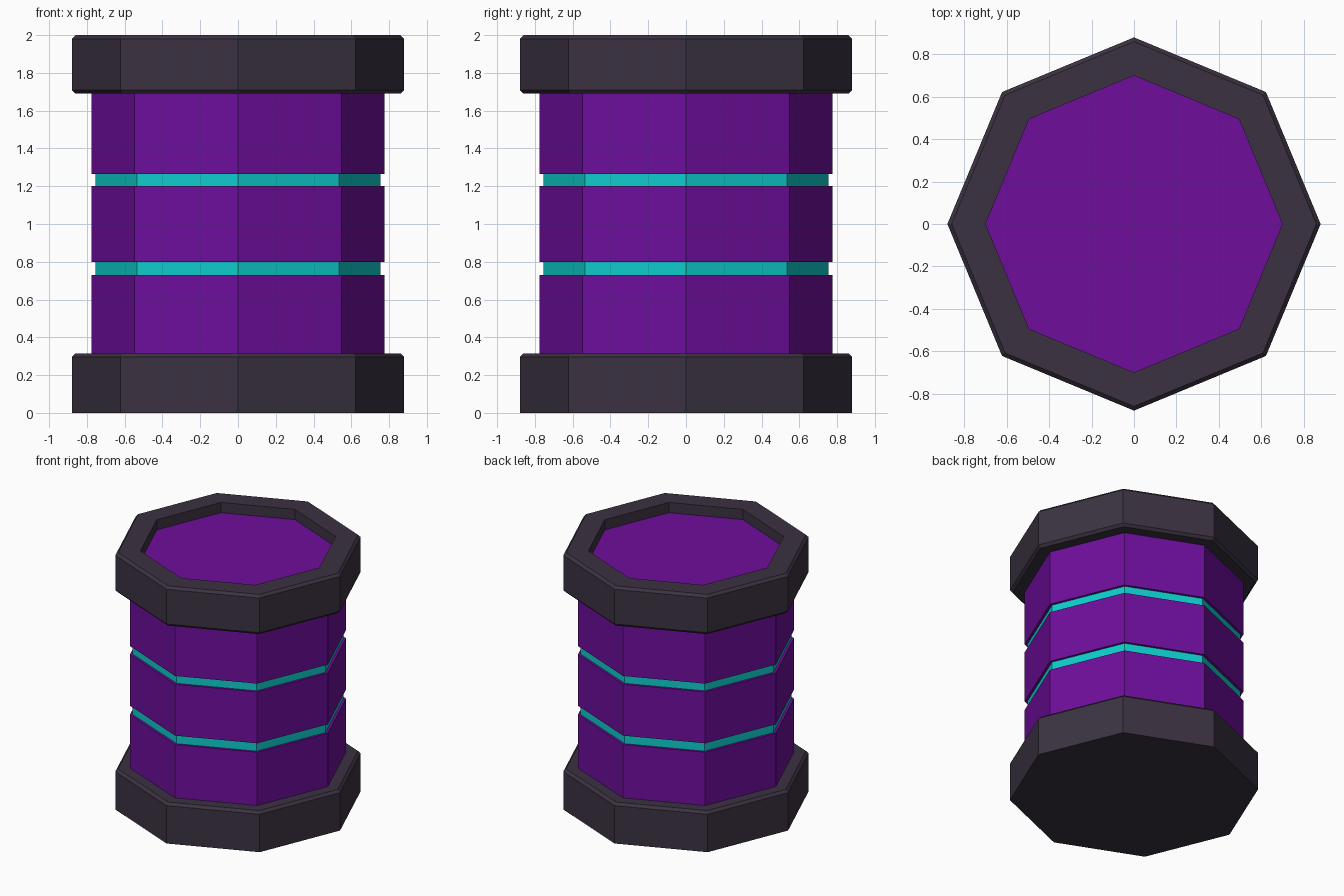
import bpy
import bmesh
from math import cos, sin, tau

SIDES = 8

cube = bpy.data.objects.get("Cube")
if cube:
    bpy.data.objects.remove(cube, do_unlink=True)


def linear(c):
    c /= 255
    return c / 12.92 if c <= 0.04045 else ((c + 0.055) / 1.055) ** 2.4


def make_material(name, *rgb):
    colour = (*[linear(c) for c in rgb], 1)
    mat = bpy.data.materials.new(name)
    mat.use_nodes = True
    mat.diffuse_color = colour
    mat.node_tree.nodes["Principled BSDF"].inputs["Base Color"].default_value = colour
    return mat


def lathe(name, profile, mat):
    """Octagonal solid from (radius, z) pairs, bottom to top, capped at both ends."""
    bm = bmesh.new()
    rings = [[bm.verts.new((r * cos(tau * i / SIDES), r * sin(tau * i / SIDES), z))
              for i in range(SIDES)] for r, z in profile]
    for low, high in zip(rings, rings[1:]):
        for i in range(SIDES):
            j = (i + 1) % SIDES
            bm.faces.new((low[i], low[j], high[j], high[i]))
    bm.faces.new(rings[0][::-1])
    bm.faces.new(rings[-1])
    mesh = bpy.data.meshes.new(name)
    bm.to_mesh(mesh)
    bm.free()
    mesh.materials.append(mat)
    obj = bpy.data.objects.new(name, mesh)
    bpy.context.collection.objects.link(obj)
    return obj


purple = make_material("purple", 110, 14, 156)
charcoal = make_material("charcoal", 59, 50, 65)
teal = make_material("teal", 14, 204, 204)

# Base band, chamfered along its upper edge
lathe("base_band", [(0.88, 0), (0.88, 0.295), (0.86, 0.315)], charcoal)

# Body drums separated by grooves
for name, low, high in (("lower", 0.315, 0.73), ("middle", 0.80, 1.20), ("upper", 1.265, 1.70)):
    lathe(name + "_drum", [(0.775, low), (0.775, high)], purple)

# Glowing rings set back inside the grooves
for name, low, high in (("lower", 0.73, 0.80), ("upper", 1.20, 1.265)):
    lathe(name + "_glow_ring", [(0.755, low), (0.755, high)], teal)

# Top band with chamfered edges and a recess in its upper face
lathe("top_band", [(0.86, 1.69), (0.88, 1.71), (0.88, 1.98), (0.86, 2.0),
                   (0.70, 2.0), (0.70, 1.915)], charcoal)

# Lid panel on the floor of the recess
lathe("lid_panel", [(0.70, 1.912), (0.70, 1.92)], purple)
